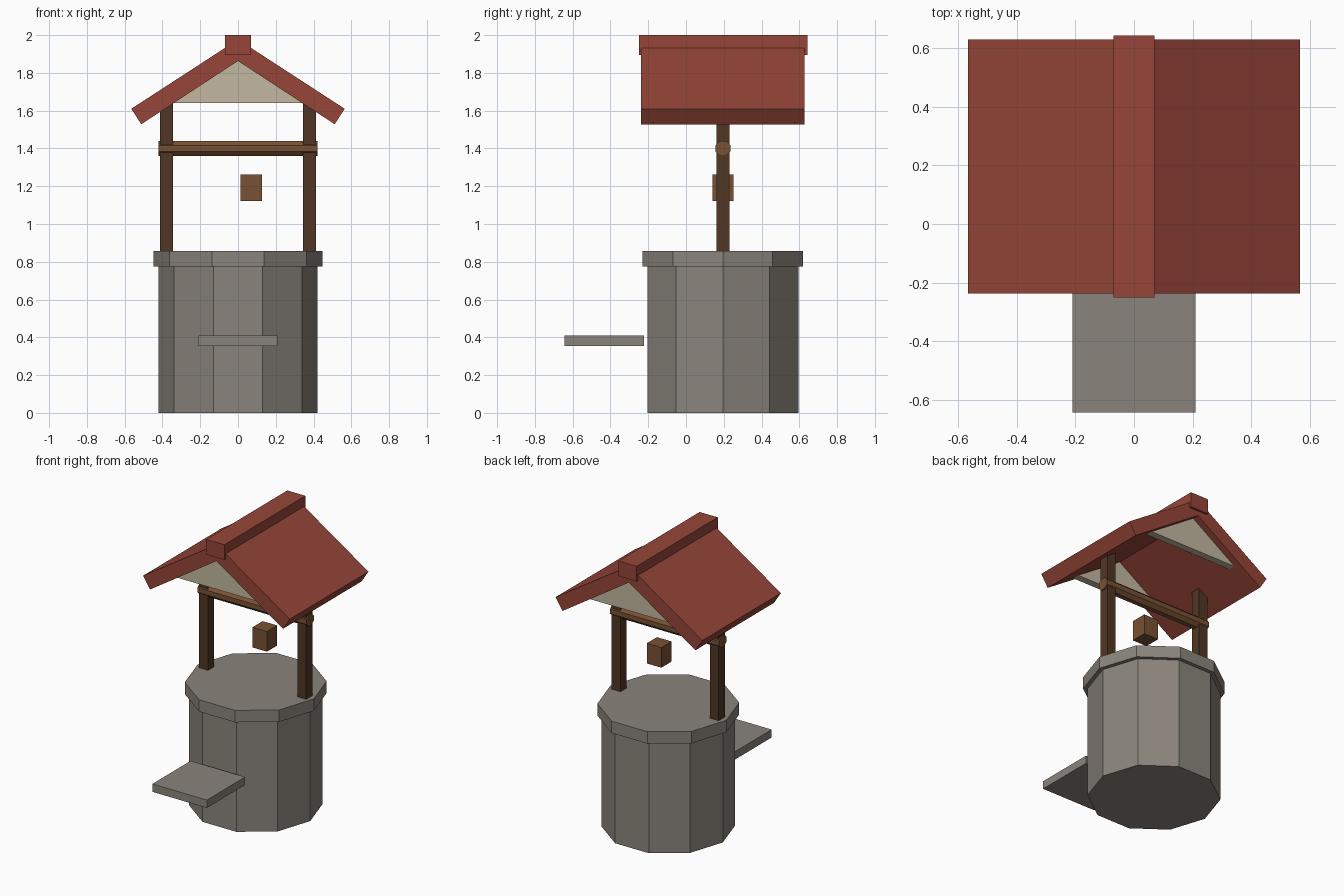
import bpy, bmesh, math
from mathutils import Matrix

cube = bpy.data.objects.get("Cube")
if cube:
    bpy.data.objects.remove(cube, do_unlink=True)

WELL_Y = 0.195  # centre line of the well


def material(name, rgb):
    m = bpy.data.materials.new(name)
    m.use_nodes = True
    m.diffuse_color = (*rgb, 1)
    m.node_tree.nodes["Principled BSDF"].inputs["Base Color"].default_value = (*rgb, 1)
    return m


stone = material("grey stone", (0.254, 0.231, 0.198))
tile = material("red roof", (0.305, 0.06, 0.04))
plaster = material("cream plaster", (0.539, 0.479, 0.352))
dark_wood = material("dark wood", (0.082, 0.037, 0.018))
wood = material("brown wood", (0.191, 0.082, 0.033))


def finish(name, bm, mat):
    bmesh.ops.recalc_face_normals(bm, faces=bm.faces)
    mesh = bpy.data.meshes.new(name)
    bm.to_mesh(mesh)
    bm.free()
    mesh.materials.append(mat)
    obj = bpy.data.objects.new(name, mesh)
    bpy.context.collection.objects.link(obj)
    return obj


def box(name, x, y, z, mat):
    """Box spanning the (low, high) pair on each axis."""
    bm = bmesh.new()
    spans = (x, y, z)
    size = [b - a for a, b in spans]
    mid = [(a + b) / 2 for a, b in spans]
    bmesh.ops.create_cube(bm, size=1, matrix=Matrix.Translation(mid) @ Matrix.Diagonal((*size, 1)))
    return finish(name, bm, mat)


def drum(name, sides, radius, length, matrix, mat):
    bm = bmesh.new()
    bmesh.ops.create_cone(bm, cap_ends=True, segments=sides, radius1=radius,
                          radius2=radius, depth=length, matrix=matrix)
    return finish(name, bm, mat)


def prism(name, profile, y0, y1, mat):
    """Extrude an x-z profile from y0 to y1."""
    bm = bmesh.new()
    face = bm.faces.new([bm.verts.new((x, y0, z)) for x, z in profile])
    ext = bmesh.ops.extrude_face_region(bm, geom=[face])["geom"]
    verts = [v for v in ext if isinstance(v, bmesh.types.BMVert)]
    bmesh.ops.translate(bm, verts=verts, vec=(0, y1 - y0, 0))
    return finish(name, bm, mat)


# Ten-sided well, a corner facing forward
def ring(name, radius, z0, z1):
    turn = Matrix.Translation((0, WELL_Y, (z0 + z1) / 2)) @ Matrix.Rotation(math.pi / 2, 4, "Z")
    drum(name, 10, radius, z1 - z0, turn, stone)


ring("well_wall", 0.42, 0, 0.775)
ring("well_rim", 0.4475, 0.775, 0.858)

# Stone step at the front
box("front_step", (-0.21, 0.21), (-0.6425, -0.2225), (0.355, 0.41), stone)

# Posts
for side, x in (("right", -0.378), ("left", 0.378)):
    box(side + "_post", (x - 0.034, x + 0.034), (WELL_Y - 0.034, WELL_Y + 0.034), (0.85, 1.64), dark_wood)

# Winding bar between the posts
lie = Matrix.Translation((0, WELL_Y, 1.4)) @ Matrix.Rotation(math.pi / 2, 4, "Y") @ Matrix.Rotation(math.pi / 8, 4, "Z")
drum("winding_bar", 8, 0.043, 0.84, lie, wood)

# Bucket
box("bucket", (0.014, 0.126), (WELL_Y - 0.056, WELL_Y + 0.056), (1.122, 1.262), wood)

# Roof slopes and ridge cap
half = [(0.565, 1.61), (0.512, 1.528)]
roof = [(0, 1.977)] + half + [(0, 1.863)] + [(-x, z) for x, z in reversed(half)]
prism("roof", roof, -0.237, 0.628, tile)
box("ridge_cap", (-0.07, 0.07), (-0.25, 0.6425), (1.895, 2.0), tile)

# Gable infills
gable = [(-0.343, 1.64), (0.343, 1.64), (0, 1.864)]
for name, y in (("front_gable", -0.19), ("back_gable", 0.53)):
    prism(name, gable, y, y + 0.05, plaster)
